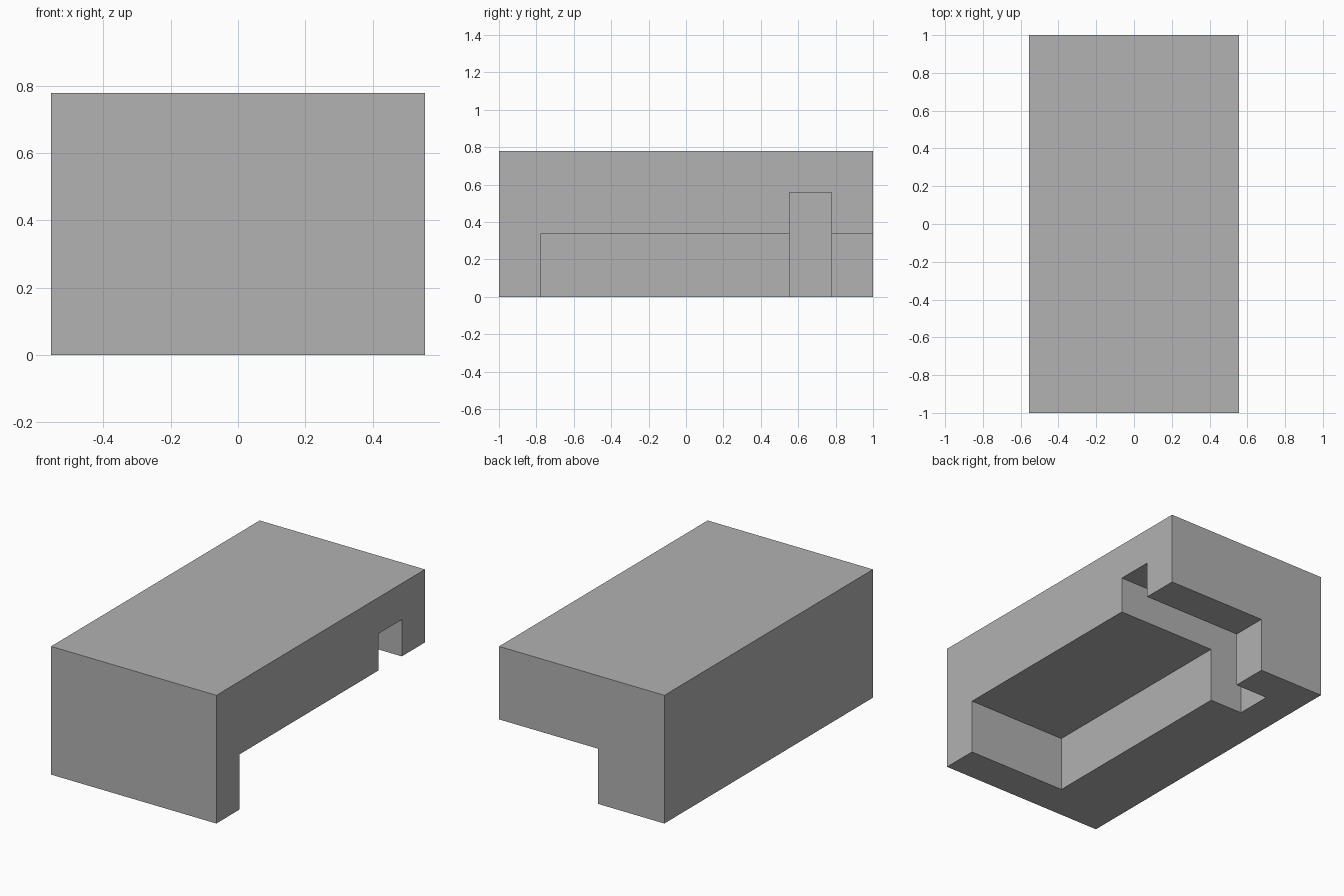
import bpy
import bmesh
from mathutils import Vector

cube = bpy.data.objects.get("Cube")
if cube:
    bpy.data.objects.remove(cube, do_unlink=True)

# Plain grey for the whole block
grey = bpy.data.materials.new("grey")
grey.use_nodes = True
colour = (0.445, 0.445, 0.445, 1)
grey.diffuse_color = colour
grey.node_tree.nodes["Principled BSDF"].inputs["Base Color"].default_value = colour

HALF_X, HALF_Y, HEIGHT = 0.555, 1.0, 0.778
PAST = 0.2  # how far cutters reach outside the block


def box(name, low, high):
    """Axis-aligned box between two corners."""
    low, high = Vector(low), Vector(high)
    bm = bmesh.new()
    bmesh.ops.create_cube(bm, size=1)
    for v in bm.verts:
        v.co = (low + high) / 2 + v.co * (high - low)
    mesh = bpy.data.meshes.new(name)
    bm.to_mesh(mesh)
    bm.free()
    mesh.materials.append(grey)
    obj = bpy.data.objects.new(name, mesh)
    bpy.context.collection.objects.link(obj)
    return obj


def cut(target, low, high):
    """Subtract a box from the target and discard the cutter."""
    cutter = box("cutter", low, high)
    cutter.hide_render = True
    mod = target.modifiers.new("cut", "BOOLEAN")
    mod.operation = "DIFFERENCE"
    mod.solver = "EXACT"
    mod.object = cutter
    bpy.context.view_layer.objects.active = target
    bpy.ops.object.modifier_apply(modifier=mod.name)
    bpy.data.objects.remove(cutter, do_unlink=True)


# Solid block
block = box("notched_block", (-HALF_X, -HALF_Y, 0), (HALF_X, HALF_Y, HEIGHT))

# Open corner recess, leaving the front and right walls standing
cut(block, (-0.111, -0.778, -PAST), (HALF_X + PAST, HALF_Y + PAST, 0.335))

# Deeper cross groove, running into the right wall
cut(block, (-0.333, 0.553, -PAST), (HALF_X + PAST, 0.778, 0.558))
